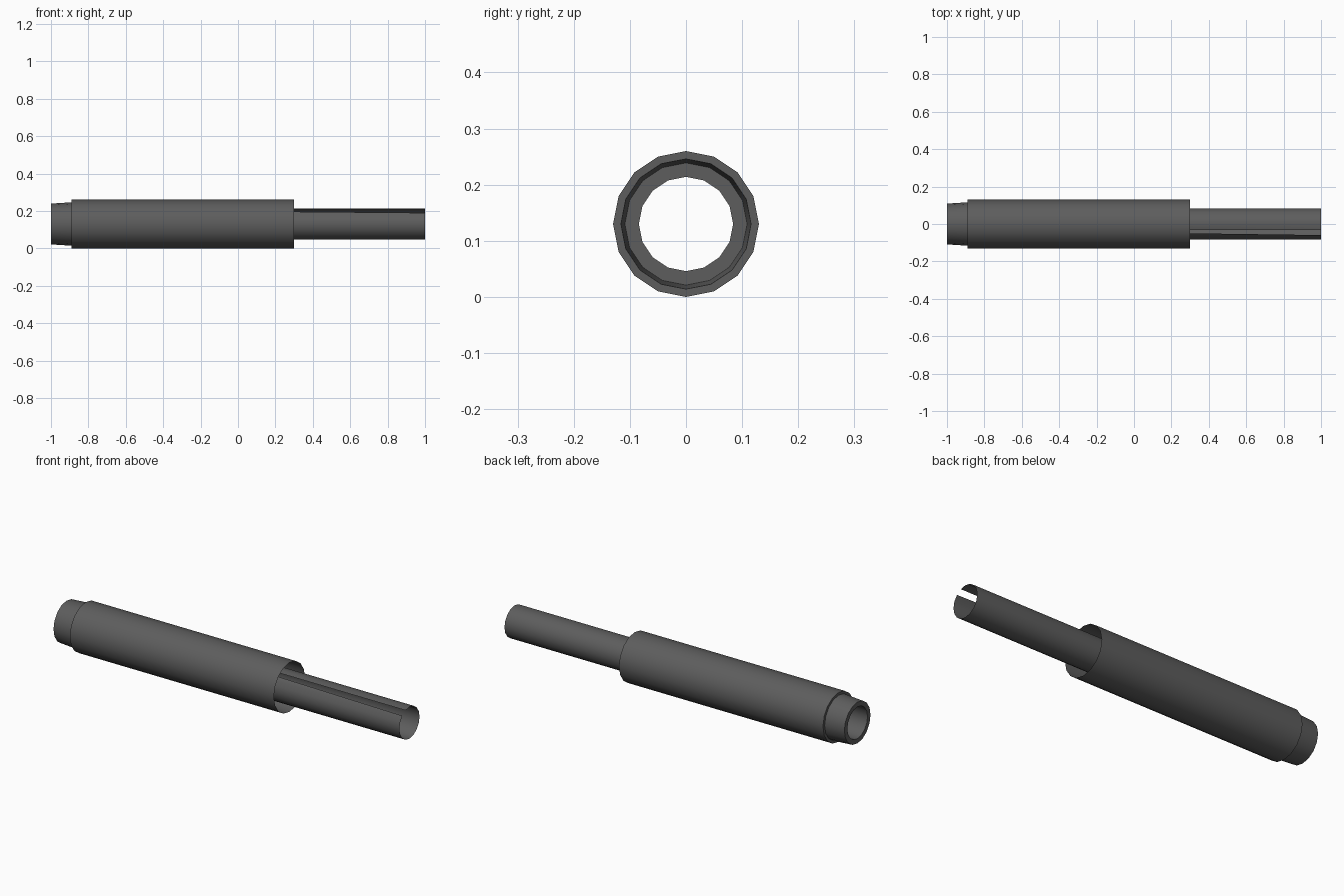
import bpy, bmesh, math

if "Cube" in bpy.data.objects:
    bpy.data.objects.remove(bpy.data.objects["Cube"])

SIDES = 16
CENTRE_Z = 0.13

metal = bpy.data.materials.new("dark_grey_metal")
metal.diffuse_color = (0.11, 0.11, 0.11, 1)
metal.use_nodes = True
metal.node_tree.nodes["Principled BSDF"].inputs["Base Color"].default_value = metal.diffuse_color


def point(x, r, i):
    a = 2 * math.pi * i / SIDES
    return (x, r * math.sin(a), CENTRE_Z + r * math.cos(a))


def finish(name, bm):
    mesh = bpy.data.meshes.new(name)
    bm.to_mesh(mesh)
    bm.free()
    mesh.materials.append(metal)
    obj = bpy.data.objects.new(name, mesh)
    bpy.context.collection.objects.link(obj)
    bpy.context.view_layer.objects.active = obj
    obj.select_set(True)
    bpy.ops.object.shade_smooth_by_angle(angle=math.radians(35))
    obj.select_set(False)
    return obj


def lathe(name, profile, split_side=None):
    """Revolve (x, radius) points around the long axis; the sheet stays open.
    On split_side only half of the panel is kept."""
    bm = bmesh.new()
    rings = [[bm.verts.new(point(x, r, i)) for i in range(SIDES)] for x, r in profile]
    for a, b in zip(rings, rings[1:]):
        for i in range(SIDES):
            j = (i + 1) % SIDES
            if i == split_side:
                bm.faces.new((a[i], a[j], b[i]))
            else:
                bm.faces.new((a[i], a[j], b[j], b[i]))
    bmesh.ops.recalc_face_normals(bm, faces=bm.faces)
    return finish(name, bm)


# Outer sleeve, open at the right, stepping in to the tapered end collar
lathe("sleeve_and_collar", [(0.30, 0.13), (-0.89, 0.13), (-0.89, 0.116),
                            (-1.0, 0.109), (-1.0, 0.084)])

# Inner tube running the full length, with the open sliver at the front top
lathe("inner_tube", [(1.0, 0.084), (-1.0, 0.084)][::-1], split_side=SIDES - 2)

# Small strip lying against the inside of the tube
bm = bmesh.new()
bm.faces.new([bm.verts.new(point(x, 0.078, i))
              for x, i in ((0.3, 1), (0.3, 2), (1.0, 2), (1.0, 1))])
finish("inner_strip", bm)
